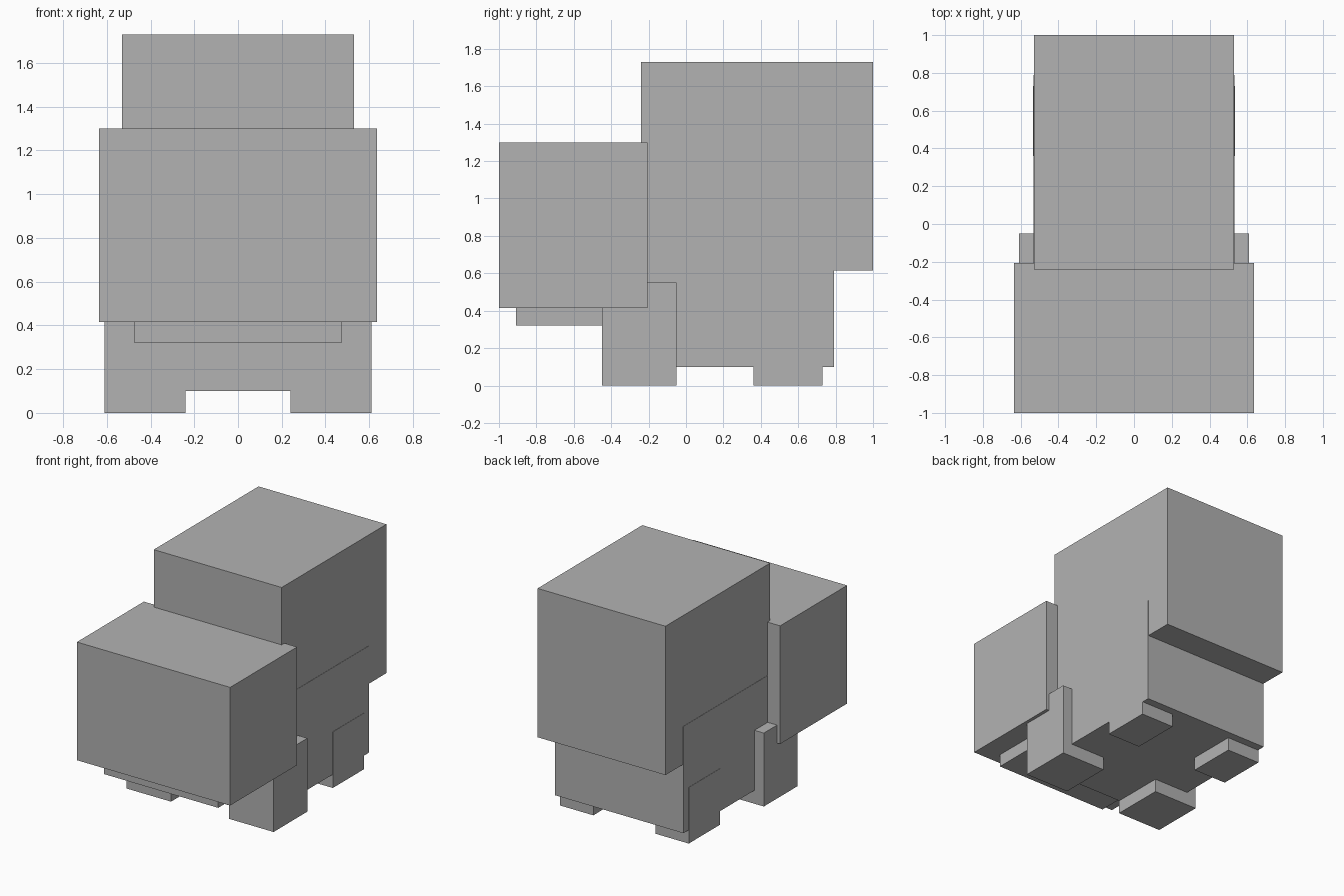
import bpy

cube = bpy.data.objects.get("Cube")
if cube:
    bpy.data.objects.remove(cube, do_unlink=True)

# Single flat grey
grey = bpy.data.materials.new("light_grey")
grey.use_nodes = True
grey.diffuse_color = (0.448, 0.448, 0.448, 1)
grey.node_tree.nodes["Principled BSDF"].inputs["Base Color"].default_value = (0.448, 0.448, 0.448, 1)


def box(name, x, y, z):
    """Flat-sided block spanning the given (min, max) ranges."""
    spans = (x, y, z)
    bpy.ops.mesh.primitive_cube_add(size=1, location=[(a + b) / 2 for a, b in spans])
    ob = bpy.context.object
    ob.name = name
    ob.scale = [b - a for a, b in spans]
    bpy.ops.object.transform_apply(location=False, rotation=False, scale=True)
    ob.data.materials.append(grey)
    return ob


# Torso: tall upper block over a lower block set further forward
box("upper_body", (-0.53, 0.53), (-0.24, 1.0), (0.615, 1.73))
box("lower_body", (-0.532, 0.532), (-0.448, 0.79), (0.10, 0.90))

# Head and the thin jaw beneath it
box("head", (-0.635, 0.635), (-1.0, -0.207), (0.415, 1.30))
box("jaw", (-0.473, 0.473), (-0.91, -0.40), (0.32, 0.43))

# Legs, mirrored left and right
for side, s in (("left", 1), ("right", -1)):
    box(f"front_leg_{side}", sorted((s * 0.24, s * 0.61)), (-0.45, -0.05), (0, 0.55))
    box(f"hind_leg_{side}", sorted((s * 0.257, s * 0.534)), (0.36, 0.73), (0, 0.42))
